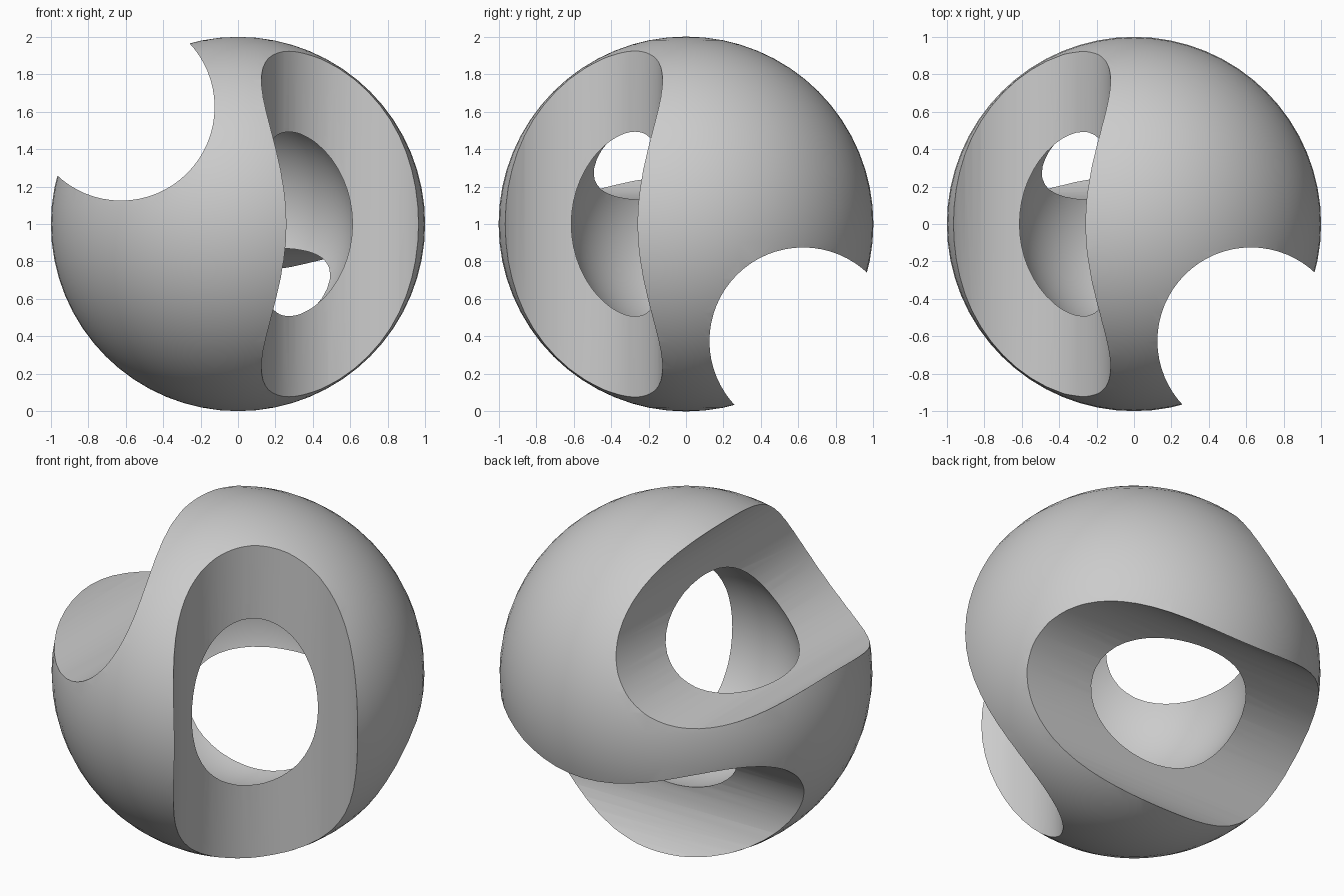
import bpy
from math import pi, radians

if "Cube" in bpy.data.objects:
    bpy.data.objects.remove(bpy.data.objects["Cube"])

C = 0.625   # offset of the tunnel axes, also the inner cavity radius
R = 0.5     # tunnel radius

# Outer ball
bpy.ops.mesh.primitive_uv_sphere_add(segments=64, ring_count=32, radius=1, location=(0, 0, 1))
ball = bpy.context.object
ball.name = "carved_ball"


def cut(tool, name):
    """Subtract the tool from the ball, then drop the tool."""
    tool.name = name
    tool.hide_render = True
    mod = ball.modifiers.new(name, 'BOOLEAN')
    mod.operation = 'DIFFERENCE'
    mod.solver = 'EXACT'
    mod.object = tool
    bpy.context.view_layer.objects.active = ball
    bpy.ops.object.modifier_apply(modifier=name)
    bpy.data.objects.remove(tool, do_unlink=True)


# Round cavity in the middle
bpy.ops.mesh.primitive_uv_sphere_add(segments=64, ring_count=32, radius=C, location=(0, 0, 1))
cut(bpy.context.object, "cavity_cutter")

# Three tunnels, one along each axis, that open the cavity
tunnels = [
    ("tunnel_y", (-C, 0, 1 + C), (pi / 2, 0, 0)),
    ("tunnel_x", (0, C, 1 - C), (0, pi / 2, 0)),
    ("tunnel_z", (C, -C, 1), (0, 0, 0)),
]
for name, loc, rot in tunnels:
    bpy.ops.mesh.primitive_cylinder_add(vertices=64, radius=R, depth=3, location=loc, rotation=rot)
    cut(bpy.context.object, name + "_cutter")

# Smooth surfaces with crisp rims
bpy.ops.object.select_all(action='DESELECT')
ball.select_set(True)
bpy.context.view_layer.objects.active = ball
bpy.ops.object.shade_smooth_by_angle(angle=radians(30))
